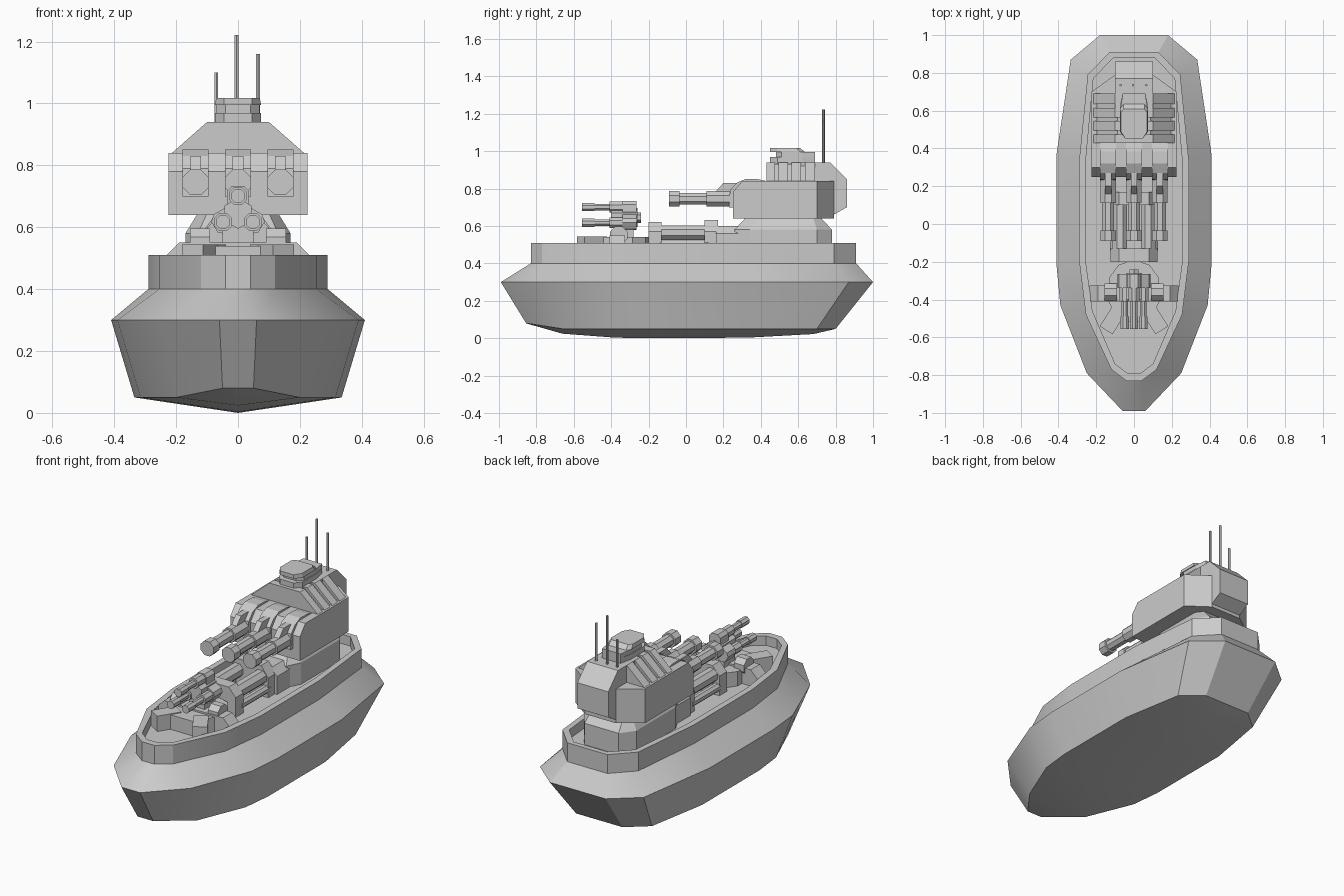
import bpy, bmesh, math
from mathutils import Matrix, Vector

if "Cube" in bpy.data.objects:
    bpy.data.objects.remove(bpy.data.objects["Cube"])


def finish(name, bm, smooth=False):
    bmesh.ops.remove_doubles(bm, verts=bm.verts, dist=0.0005)
    bmesh.ops.recalc_face_normals(bm, faces=bm.faces)
    me = bpy.data.meshes.new(name)
    bm.to_mesh(me)
    bm.free()
    ob = bpy.data.objects.new(name, me)
    bpy.context.collection.objects.link(ob)
    if smooth:
        bpy.ops.object.select_all(action='DESELECT')
        bpy.context.view_layer.objects.active = ob
        ob.select_set(True)
        bpy.ops.object.shade_smooth_by_angle(angle=math.radians(28))
    return ob


def loft(name, rings, smooth=False, cap_end=True):
    bm = bmesh.new()
    rows = [[bm.verts.new(p) for p in r] for r in rings]
    n = len(rows[0])
    for a, b in zip(rows, rows[1:]):
        for i in range(n):
            j = (i + 1) % n
            bm.faces.new((a[i], a[j], b[j], b[i]))
    bm.faces.new(rows[0])
    if cap_end:
        bm.faces.new(rows[-1])
    return finish(name, bm, smooth)


def sym(half, z):
    """Closed ring mirrored over x; half points run stern to bow."""
    pts = [(p[0], p[1], p[2] if len(p) > 2 else z) for p in half]
    return pts + [(-x, y, zz) for x, y, zz in reversed(pts)]


def prism(name, pts, lo, hi, axis):
    put = {'x': lambda p, t: (t, p[0], p[1]), 'y': lambda p, t: (p[0], t, p[1]),
           'z': lambda p, t: (p[0], p[1], t)}[axis]
    return loft(name, [[put(p, lo) for p in pts], [put(p, hi) for p in pts]])


def box(name, x0, x1, y0, y1, z0, z1):
    return prism(name, [(x0, y0), (x1, y0), (x1, y1), (x0, y1)], z0, z1, 'z')


def tube(name, c, radius, lo, hi, axis='y', n=8):
    pts = [(c[0] + radius * math.cos(math.tau * (i + .5) / n),
            c[1] + radius * math.sin(math.tau * (i + .5) / n)) for i in range(n)]
    return prism(name, pts, lo, hi, axis)


# Hull: deck, bulwark, sloped flare, side, shallow V bottom
rim = [(.13, .91), (.245, .79), (.29, .34), (.29, -.2), (.255, -.48), (.12, -.77), (.04, -.83)]
inner = [(.11, .88), (.215, .77), (.255, .34), (.255, -.2), (.22, -.46), (.1, -.74), (.035, -.79)]
beam = [(.18, 1.0), (.335, .87), (.41, .37), (.41, -.22), (.39, -.43), (.25, -.79), (.06, -.99)]
chine = [(.15, .8), (.27, .7), (.335, .33), (.335, -.2), (.315, -.38), (.2, -.66), (.05, -.855, .08)]
keel = [(0, .78, .045), (0, .68, .022), (0, .33, .003), (0, -.2, 0), (0, -.38, .003),
        (0, -.66, .024), (0, -.84, .075)]
loft("hull", [sym(inner, .455), sym(inner, .51), sym(rim, .51), sym(rim, .4),
              sym(beam, .3), sym(chine, .05), sym(keel, 0)], True, cap_end=False)

# Turret base with front step
loft("turret_base", [
    sym([(.11, .78), (.17, .7), (.17, .34), (.13, .26)], .45),
    sym([(.11, .78), (.17, .7), (.17, .34), (.13, .26)], .58),
    sym([(.1, .72), (.13, .68), (.13, .4), (.1, .32)], .645)])
prism("base_step", [(-.14, .45), (.14, .45), (.14, .56), (.1, .6), (-.1, .6), (-.14, .56)], .16, .33, 'y')

# Main turret body
plan = [(.1, .79), (.225, .7), (.225, .25)]
loft("turret_body", [sym(plan, .64), sym(plan, .78), sym(plan[:2] + [(.225, .3)], .84)])


def roof(d):
    return [(.225 - d, .83), (.1 - d * .7, .94 - d * .5), (-.1 + d * .7, .94 - d * .5), (-.225 + d, .83)]


# Sloped roof core and raised ribs
prism("turret_roof", roof(.018), .43, .69, 'y')
for i, (a, b) in enumerate([(.43, .475), (.495, .545), (.565, .615), (.635, .69)]):
    prism(f"roof_rib_{i}", roof(0), a, b, 'y')
prism("turret_bustle", [(.6, .94), (.77, .94), (.86, .85), (.86, .7), (.79, .66), (.6, .66)], -.1, .1, 'x')

# Bridge cabin with recessed viewing slit
cabin = [(.06, .69), (.075, .62), (.075, .49), (.045, .45)]
slit = [(.06, .69), (.07, .62), (.07, .51), (.04, .48)]
loft("bridge_cabin", [
    sym(cabin, .93), sym(cabin, .97), sym(slit, .97), sym(slit, .995),
    sym([(.055, .635), (.075, .61), (.075, .49), (.045, .45)], .995),
    sym([(.055, .61), (.07, .59), (.07, .49), (.045, .45)], 1.018)])

# Antennas
for i, (x, z) in enumerate([(-.07, 1.1), (-.005, 1.222), (.065, 1.16)]):
    tube(f"antenna_{i}", (x, .735), .007, .92, z, 'z', 6)

# Three main guns with curved mantlets
for i, x in enumerate((-.137, 0, .137)):
    prism(f"gun_mantlet_{i}", [(.43, .7), (.43, .84), (.385, .85), (.32, .852), (.27, .83),
                               (.235, .79), (.23, .7)], x - .042, x + .042, 'x')
    prism(f"gun_wedge_{i}", [(.32, .75), (.32, .83), (.2, .83), (.155, .78), (.155, .75)],
          x - .017, x + .017, 'x')
    tube(f"gun_collar_{i}", (x, .745), .044, .11, .27)
    tube(f"gun_barrel_{i}", (x, .745), .034, -.05, .14)
    tube(f"gun_muzzle_{i}", (x, .745), .045, -.09, -.035)

# Deck tube rack between two end blocks
for nm, y0, y1, w, h in (("front", -.2, -.13, .125, .62), ("rear", .1, .17, .125, .632)):
    prism(f"rack_block_{nm}", [(-w, .45), (w, .45), (w, .57), (w - .045, h), (-w + .045, h), (-w, .57)],
          y0, y1, 'y')
for s in (-1, 1):
    tube(f"rack_tube_{s}", (s * .075, .565), .042, -.14, .12)
    tube(f"rack_pipe_{s}", (s * .105, .5), .025, -.14, .12)

# Forward gun platform with sloped wings and splayed feet
tube("platform_disc", (0, -.33), .14, .45, .54, 'z', 10)
prism("platform_wings", [(-.235, .45), (.235, .45), (.235, .505), (.19, .55), (-.19, .55), (-.235, .505)],
      -.41, -.325, 'y')
prism("platform_nose", [(-.14, -.4), (-.08, -.52), (.08, -.52), (.14, -.4)], .45, .54, 'z')
for s in (-1, 1):
    foot = box(f"platform_foot_{s}", -.04, .04, -.08, .06, .45, .545)
    foot.matrix_world = Matrix.Translation((s * .105, -.495, 0)) @ Matrix.Rotation(s * math.radians(32), 4, 'Z')
    tube(f"elevation_drum_{s}", (-.36, .55), .05, min(s * .09, s * .155), max(s * .09, s * .155), 'x')

# Forward triple gun: three lobes around a hub
box("gun_pedestal", -.05, .05, -.38, -.28, .5, .62)
tube("gun_hub", (0, .645), .05, -.4, -.26, n=6)
tube("gun_breech", (0, .645), .028, -.27, -.24, n=6)
for i, deg in enumerate((90, 210, 330)):
    d = Vector((math.cos(math.radians(deg)), math.sin(math.radians(deg))))
    side = Vector((-d.y, d.x))
    c = Vector((0, .645))
    prof = [c + d * a + side * b for a, b in
            ((0, -.036), (.07, -.036), (.088, -.02), (.088, .02), (.07, .036), (0, .036))]
    prism(f"gun_lobe_{i}", [tuple(p) for p in prof], -.34, -.265, 'y')
    m = tuple(c + d * .056)
    tube(f"small_collar_{i}", m, .031, -.41, -.33)
    tube(f"small_barrel_{i}", m, .019, -.53, -.4)
    tube(f"small_muzzle_{i}", m, .024, -.555, -.49)
